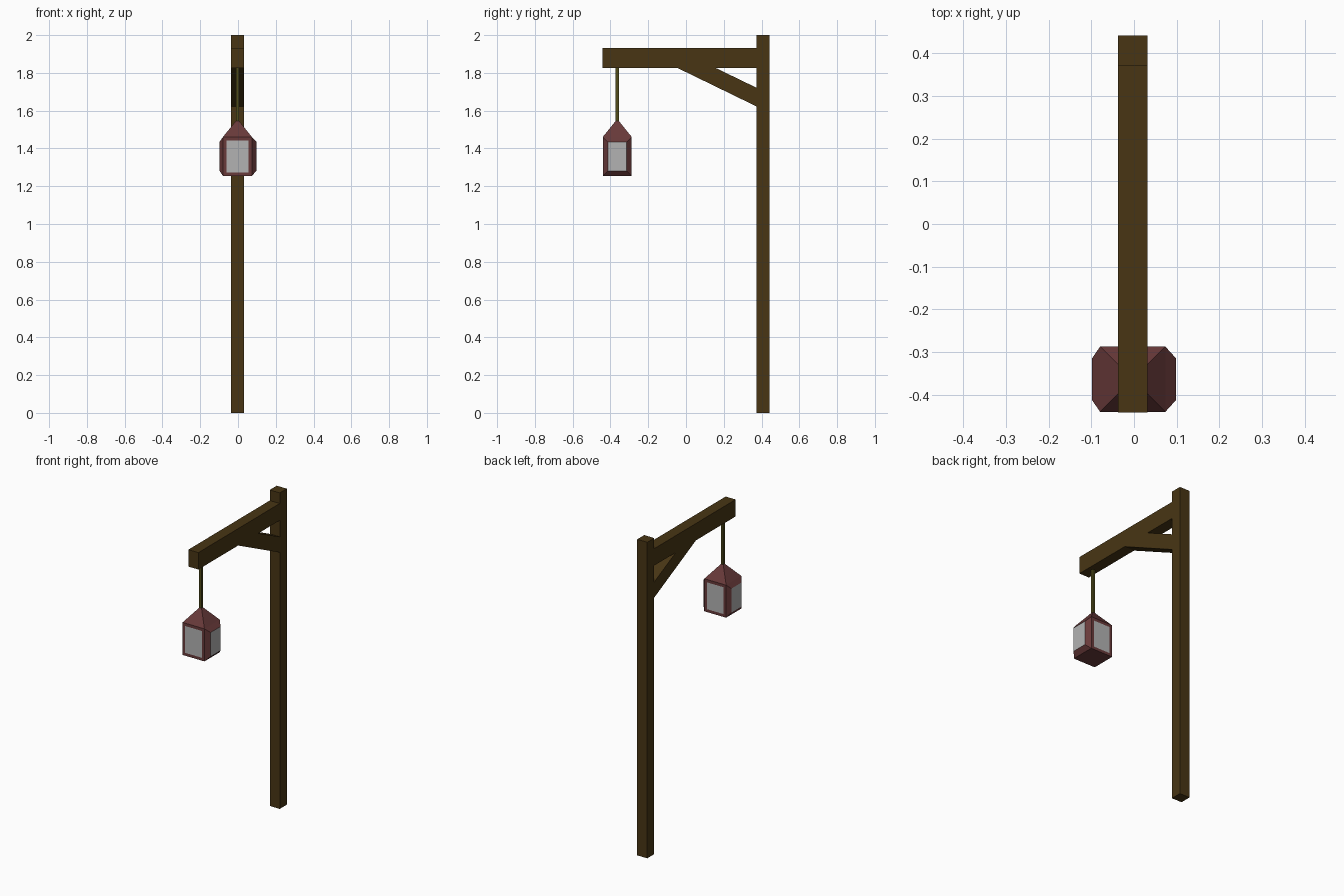
import bpy, bmesh

if "Cube" in bpy.data.objects:
    bpy.data.objects.remove(bpy.data.objects["Cube"])

CX = -0.003   # centre line of post and beam
LY = -0.364   # lantern centre


def material(name, rgb):
    m = bpy.data.materials.new(name)
    m.diffuse_color = (*rgb, 1)
    m.use_nodes = True
    m.node_tree.nodes["Principled BSDF"].inputs["Base Color"].default_value = m.diffuse_color
    return m


wood = material("wood", (0.065, 0.036, 0.007))
cord = material("cord", (0.08, 0.07, 0.01))
frame = material("frame", (0.14, 0.042, 0.042))
glass = material("glass", (0.45, 0.45, 0.45))


def finish(bm, name, *mats):
    bmesh.ops.recalc_face_normals(bm, faces=bm.faces[:])
    me = bpy.data.meshes.new(name)
    bm.to_mesh(me)
    bm.free()
    for m in mats:
        me.materials.append(m)
    ob = bpy.data.objects.new(name, me)
    bpy.context.collection.objects.link(ob)
    return ob


def prism(name, profile, width, mat):
    """Extrude a side profile of (y, z) points along x about the centre line."""
    bm = bmesh.new()
    f = bm.faces.new([bm.verts.new((CX - width / 2, y, z)) for y, z in profile])
    ext = bmesh.ops.extrude_face_region(bm, geom=[f])
    moved = [v for v in ext["geom"] if isinstance(v, bmesh.types.BMVert)]
    bmesh.ops.translate(bm, verts=moved, vec=(width, 0, 0))
    return finish(bm, name, mat)


def rect(y0, y1, z0, z1):
    return [(y0, z0), (y1, z0), (y1, z1), (y0, z1)]


# Timber frame
prism("post", rect(0.372, 0.442, 0, 2), 0.07, wood)
prism("beam", rect(-0.442, 0.372, 1.826, 1.933), 0.07, wood)
prism("brace", [(-0.045, 1.826), (0.372, 1.623), (0.372, 1.722), (0.157, 1.826)], 0.07, wood)

# Hanging cord
prism("cord", rect(LY - 0.008, LY + 0.008, 1.54, 1.826), 0.016, cord)

# Lantern: box with pointed roof, flat front and back panes, raised side panes
bm = bmesh.new()
bmesh.ops.create_cube(bm, size=1)
bmesh.ops.scale(bm, vec=(0.153, 0.153, 0.206), verts=bm.verts[:])
bmesh.ops.translate(bm, vec=(CX, LY, 1.358), verts=bm.verts[:])
bm.normal_update()
ends = [f for f in bm.faces if abs(f.normal.y) > 0.9]
sides = [f for f in bm.faces if abs(f.normal.x) > 0.9]
top = [f for f in bm.faces if f.normal.z > 0.9]
bmesh.ops.inset_individual(bm, faces=ends, thickness=0.0255)
bmesh.ops.inset_individual(bm, faces=sides, thickness=0.038)
for f in ends + sides:
    f.material_index = 1
for f in sides:
    edge = 0.098 if f.calc_center_median().x > 0 else -0.098
    for v in f.verts:
        v.co.x = edge
bmesh.ops.poke(bm, faces=top, offset=0)
apex = next(v for v in bm.verts if v.co.z > 1.46 and abs(v.co.x - CX) < 0.01)
apex.co.z = 1.556
finish(bm, "lantern", frame, glass)
